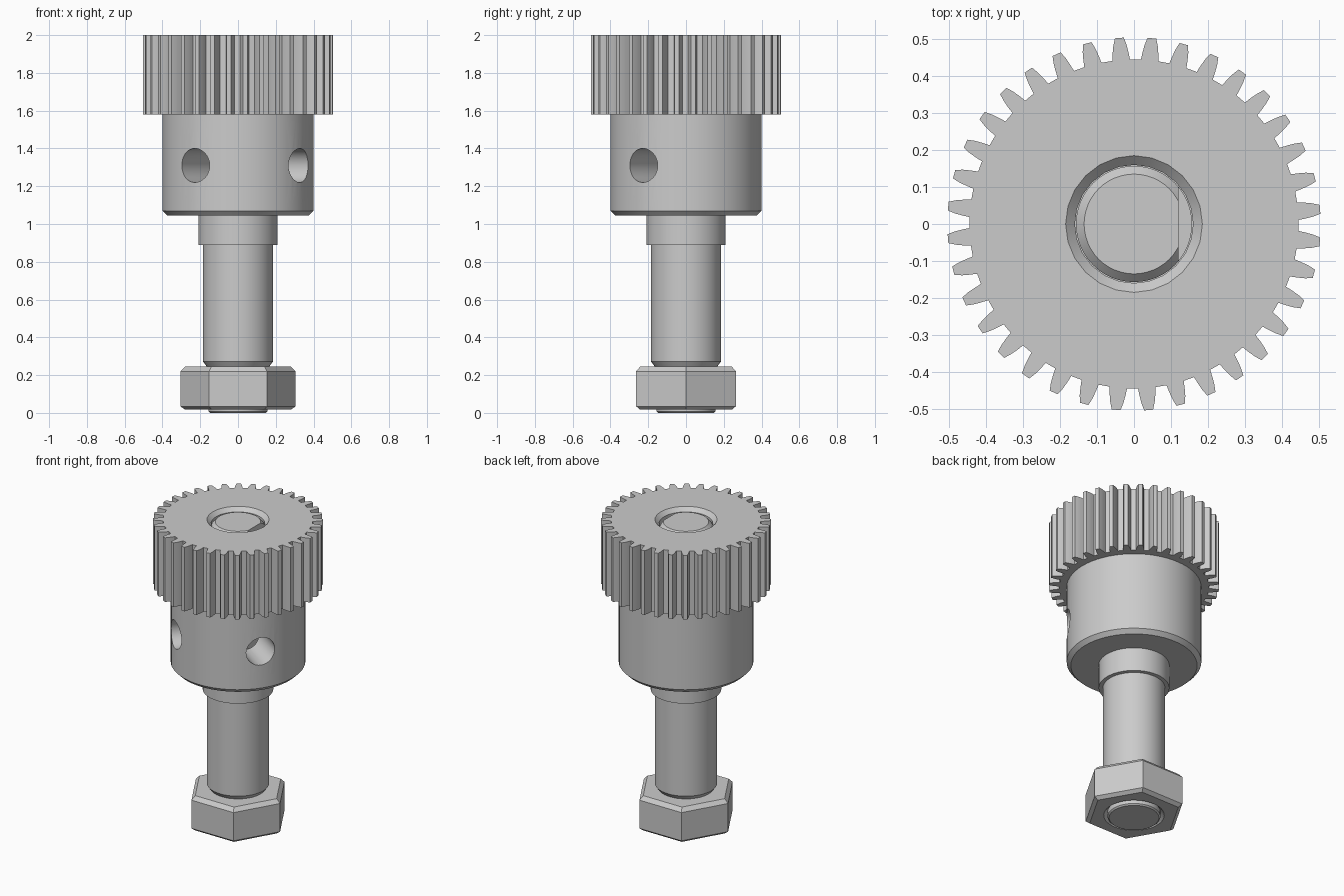
import bpy, bmesh
from math import radians, sin, cos, pi
from mathutils import Matrix

cube = bpy.data.objects.get("Cube")
if cube:
    bpy.data.objects.remove(cube, do_unlink=True)

steel = bpy.data.materials.new("steel_grey")
steel.use_nodes = True
steel.diffuse_color = (0.6, 0.6, 0.6, 1)
steel.node_tree.nodes["Principled BSDF"].inputs["Base Color"].default_value = (0.6, 0.6, 0.6, 1)


def make_object(name, bm):
    bmesh.ops.remove_doubles(bm, verts=bm.verts, dist=1e-5)
    bmesh.ops.recalc_face_normals(bm, faces=bm.faces)
    mesh = bpy.data.meshes.new(name)
    bm.to_mesh(mesh)
    bm.free()
    mesh.materials.append(steel)
    obj = bpy.data.objects.new(name, mesh)
    bpy.context.collection.objects.link(obj)
    return obj


def lathe(name, profile, sides, matrix=None):
    """Closed turned solid from (radius, z) points, capped at both ends."""
    bm = bmesh.new()
    rings = [[bm.verts.new((r * cos(2 * pi * i / sides), r * sin(2 * pi * i / sides), z))
              for i in range(sides)] for r, z in profile]
    for low, high in zip(rings, rings[1:]):
        for i in range(sides):
            j = (i + 1) % sides
            bm.faces.new((low[i], low[j], high[j], high[i]))
    bm.faces.new(rings[0][::-1])
    bm.faces.new(rings[-1])
    if matrix:
        bm.transform(matrix)
    return make_object(name, bm)


def cut(obj, cutter):
    """Subtract the cutter from the object and discard it."""
    cutter.hide_render = True
    mod = obj.modifiers.new("cut", 'BOOLEAN')
    mod.operation = 'DIFFERENCE'
    mod.solver = 'EXACT'
    mod.object = cutter
    bpy.context.view_layer.update()
    graph = bpy.context.evaluated_depsgraph_get()
    obj.data = bpy.data.meshes.new_from_object(obj.evaluated_get(graph))
    obj.modifiers.clear()
    bpy.data.objects.remove(cutter, do_unlink=True)


def bore_cutter():
    return lathe("bore_cutter", [(0.16, 1.06), (0.16, 1.975), (0.185, 2.0), (0.185, 2.1)], 24)


# Gear wheel: outline of curved teeth, extruded
TEETH = 36
flank = [(0.445, 0.024), (0.465, 0.0215), (0.485, 0.018), (0.505, 0.012)]  # radius, half width
tooth = [(r, -w) for r, w in flank] + [(r, w) for r, w in reversed(flank)]
bm = bmesh.new()
outline = []
for n in range(TEETH):
    turn = radians(4.5) + 2 * pi * n / TEETH
    for r, w in tooth:
        a = turn + w / r
        outline.append(bm.verts.new((r * cos(a), r * sin(a), 1.58)))
base = bm.faces.new(outline)
top = bmesh.ops.extrude_face_region(bm, geom=[base], use_keep_orig=True)["geom"]
bmesh.ops.translate(bm, vec=(0, 0, 0.42), verts=[v for v in top if isinstance(v, bmesh.types.BMVert)])
gear = make_object("gear_wheel", bm)
cut(gear, bore_cutter())

# Hub with two set screw holes
hub = lathe("hub", [(0.375, 1.045), (0.4, 1.07), (0.4, 1.58)], 64)
cut(hub, bore_cutter())
for angle in (-35, -125):
    place = (Matrix.Translation((0, 0, 1.31)) @ Matrix.Rotation(radians(angle), 4, 'Z')
             @ Matrix.Rotation(radians(90), 4, 'Y'))
    cut(hub, lathe("screw_hole_cutter", [(0.09, 0.1), (0.09, 0.6)], 32, place))

# Stepped shaft with a flat on its upper end
shaft = lathe("shaft", [(0.165, 0.245), (0.185, 0.272), (0.185, 0.89), (0.21, 0.89), (0.21, 1.07),
                        (0.157, 1.07), (0.157, 1.962), (0.135, 1.985)], 48)
bm = bmesh.new()
bmesh.ops.create_cube(bm, size=1, matrix=Matrix.Translation((0.62, 0, 1.6)))
cut(shaft, make_object("flat_cutter", bm))

# Hexagonal nut with bevelled corners and a countersunk underside
nut = lathe("hex_nut", [(0.28, 0.017), (0.305, 0.035), (0.305, 0.22), (0.28, 0.245)], 6)
cut(nut, lathe("countersink_cutter", [(0.18, -0.01), (0.18, 0.017), (0.15, 0.047)], 48))

# Threaded end showing under the nut
stud = lathe("stud_end", [(0.148, 0.0), (0.157, 0.008), (0.157, 0.1)], 48)

# Smooth round surfaces, keep edges sharp
bpy.ops.object.select_all(action='DESELECT')
for part in (hub, shaft, stud, gear):
    part.select_set(True)
bpy.context.view_layer.objects.active = hub
bpy.ops.object.shade_smooth_by_angle(angle=radians(20))
